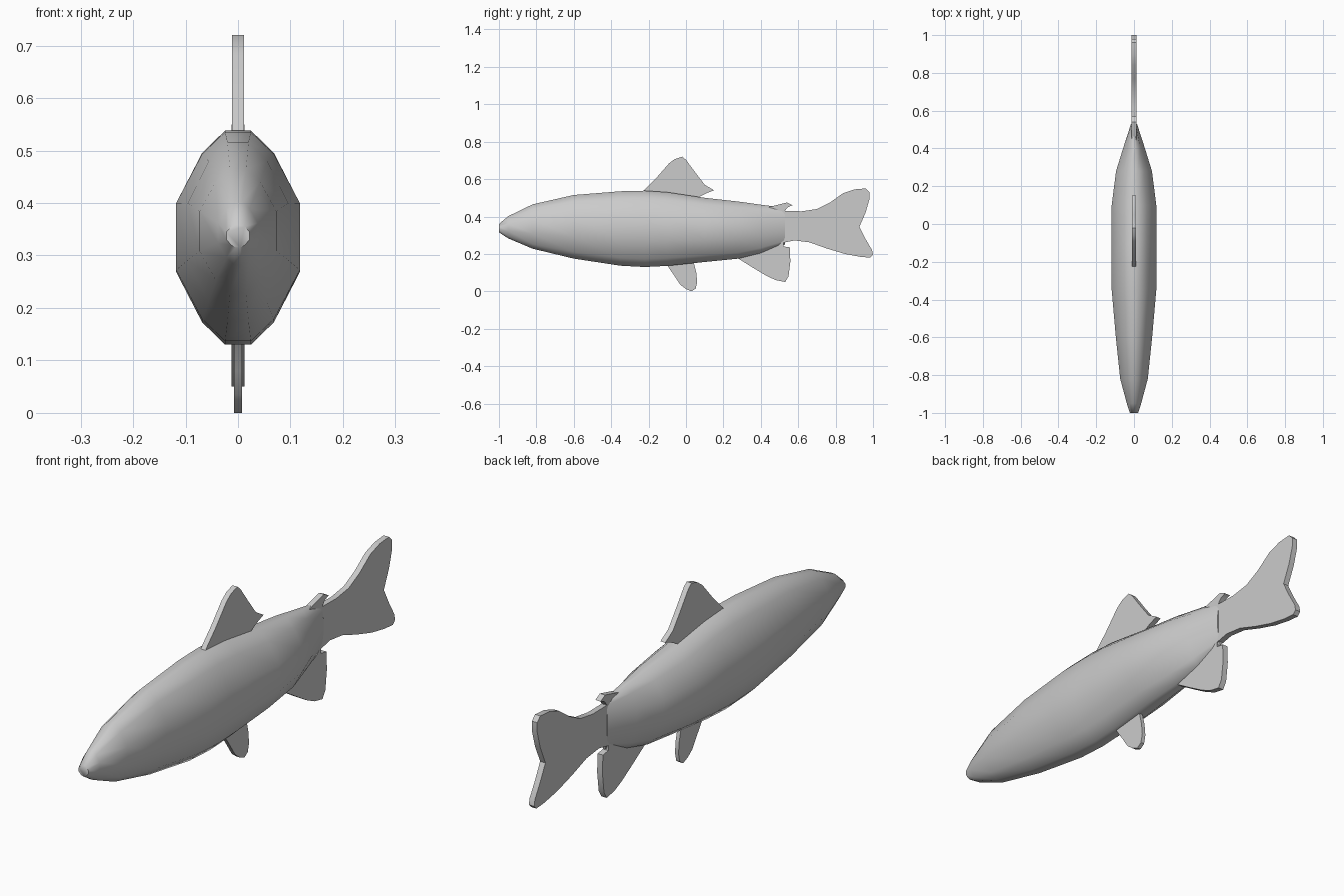
import bpy, math


def make_object(name, verts, faces, angle):
    mesh = bpy.data.meshes.new(name)
    mesh.from_pydata(verts, [], faces)
    mesh.update()
    obj = bpy.data.objects.new(name, mesh)
    bpy.context.collection.objects.link(obj)
    bpy.ops.object.select_all(action='DESELECT')
    obj.select_set(True)
    bpy.context.view_layer.objects.active = obj
    bpy.ops.object.mode_set(mode='EDIT')
    bpy.ops.mesh.select_all(action='SELECT')
    bpy.ops.mesh.normals_make_consistent(inside=False)
    bpy.ops.object.mode_set(mode='OBJECT')
    bpy.ops.object.shade_smooth_by_angle(angle=math.radians(angle))
    return obj


def fin(name, outline, half):
    """Flat fin: (y, z) outline given thickness across x."""
    n = len(outline)
    verts = [(s * half, y, z) for s in (-1, 1) for y, z in outline]
    faces = [list(range(n)), list(range(2 * n - 1, n - 1, -1))]
    faces += [(i, (i + 1) % n, n + (i + 1) % n, n + i) for i in range(n)]
    return make_object(name, verts, faces, 40)


# Body: twelve-sided cross-section lofted from snout to tail root
quarter = [(0.21, 1), (0.58, 0.79), (1, 0.32)]
half_ring = quarter + [(x, -z) for x, z in reversed(quarter)]
ring = half_ring + [(-x, z) for x, z in reversed(half_ring)]
# y, half width, top, bottom
sections = [
    (-1.0, 0.022, 0.36, 0.315), (-0.95, 0.038, 0.402, 0.283),
    (-0.82, 0.073, 0.465, 0.228), (-0.6, 0.096, 0.515, 0.175),
    (-0.35, 0.118, 0.535, 0.137), (-0.22, 0.118, 0.538, 0.13),
    (-0.1, 0.118, 0.53, 0.136), (0.1, 0.118, 0.50, 0.157),
    (0.28, 0.095, 0.48, 0.175), (0.4, 0.058, 0.463, 0.205),
    (0.53, 0.016, 0.447, 0.25),
]
verts, faces, n = [], [], len(ring)
for y, w, top, bottom in sections:
    mid, h = (top + bottom) / 2, (top - bottom) / 2
    verts += [(x * w, y, mid + z * h) for x, z in ring]
for k in range(len(sections) - 1):
    a, b = k * n, (k + 1) * n
    faces += [(a + i, a + (i + 1) % n, b + (i + 1) % n, b + i) for i in range(n)]
faces += [list(range(n)), list(range(len(verts) - n, len(verts)))]
make_object("body", verts, faces, 60)

# Fins along the back
fin("dorsal_fin", [(-0.24, 0.52), (-0.22, 0.545), (-0.16, 0.605), (-0.09, 0.685),
                   (-0.06, 0.707), (-0.02, 0.72), (0.0, 0.703), (0.05, 0.635),
                   (0.10, 0.57), (0.15, 0.54), (0.11, 0.525), (0.06, 0.50)], 0.011)
fin("adipose_fin", [(0.42, 0.44), (0.45, 0.452), (0.50, 0.465), (0.54, 0.475),
                    (0.57, 0.46), (0.545, 0.45), (0.52, 0.42)], 0.012)

# Fins along the belly
fin("pelvic_fin", [(-0.13, 0.17), (-0.10, 0.138), (-0.06, 0.08), (-0.03, 0.035),
                   (0.0, 0.012), (0.03, 0.0), (0.052, 0.015), (0.06, 0.05),
                   (0.055, 0.10), (0.035, 0.18)], 0.008)
fin("anal_fin", [(0.26, 0.19), (0.28, 0.175), (0.36, 0.125), (0.43, 0.083),
                 (0.48, 0.06), (0.53, 0.05), (0.548, 0.08), (0.558, 0.16),
                 (0.555, 0.235), (0.52, 0.24), (0.52, 0.28), (0.40, 0.28)], 0.012)

# Forked tail
fin("tail_fin", [(0.46, 0.43), (0.62, 0.428), (0.70, 0.44), (0.77, 0.475),
                 (0.84, 0.525), (0.90, 0.545), (0.96, 0.55), (0.98, 0.53),
                 (0.98, 0.49), (0.96, 0.42), (0.927, 0.345), (0.96, 0.28),
                 (0.995, 0.22), (1.0, 0.195), (0.985, 0.18), (0.93, 0.185),
                 (0.85, 0.20), (0.75, 0.23), (0.66, 0.262), (0.58, 0.272),
                 (0.53, 0.262), (0.46, 0.25)], 0.012)
